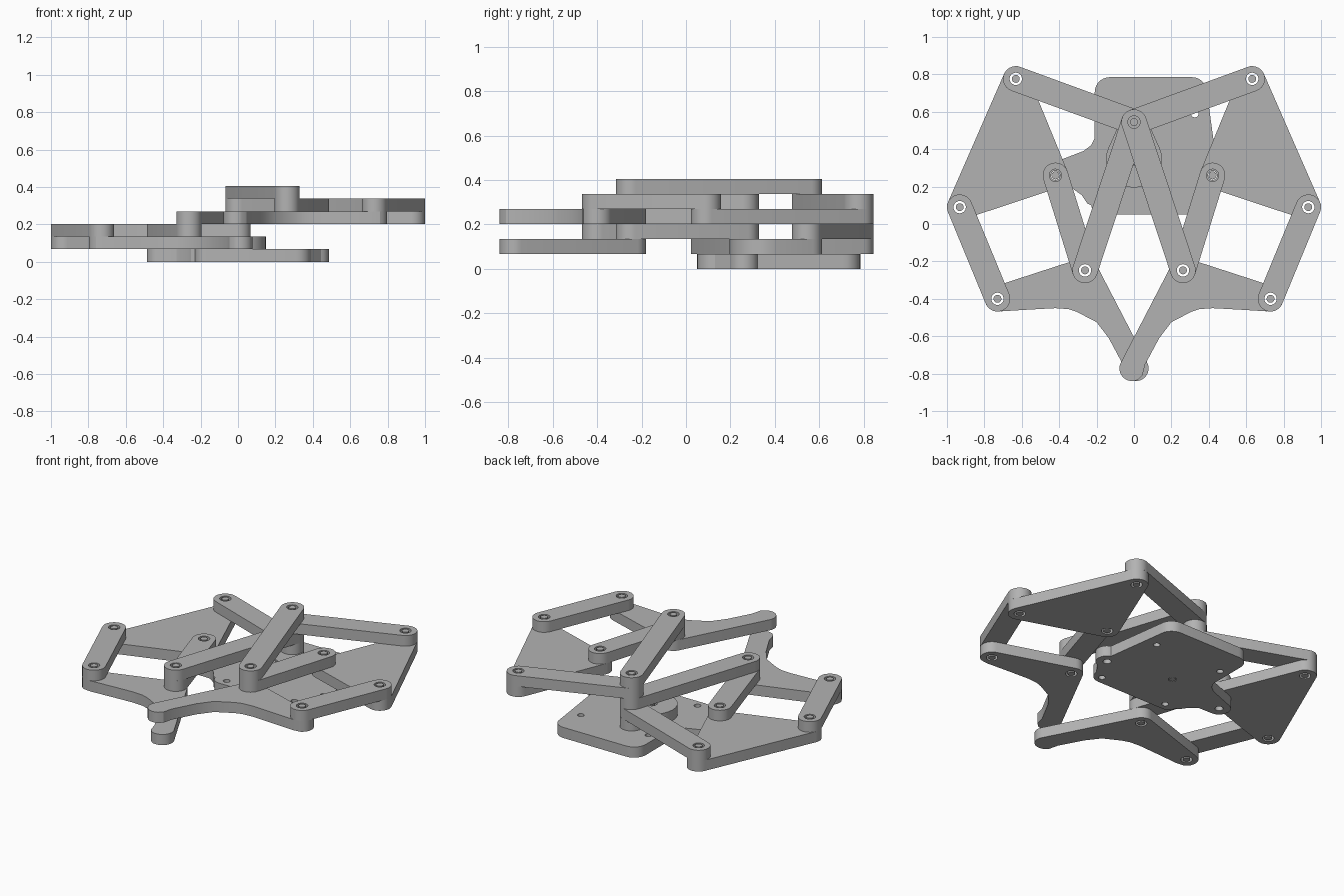
import bpy, bmesh
from math import cos, sin, acos, atan2, hypot, radians, pi

cube = bpy.data.objects.get("Cube")
if cube:
    bpy.data.objects.remove(cube, do_unlink=True)

grey = bpy.data.materials.new("plain grey")
grey.use_nodes = True
grey.diffuse_color = (0.45, 0.45, 0.45, 1)
grey.node_tree.nodes["Principled BSDF"].inputs["Base Color"].default_value = grey.diffuse_color

T = 0.0675        # thickness of one layer
R = 0.068         # rounded end radius
HOLE, PIN = 0.033, 0.021


def arc(c, r, a0, a1):
    """Points on an arc, angles in degrees."""
    n = max(2, int(abs(a1 - a0) / 12) + 1)
    return [(c[0] + r * cos(radians(a0 + (a1 - a0) * i / (n - 1))),
             c[1] + r * sin(radians(a0 + (a1 - a0) * i / (n - 1)))) for i in range(n)]


def circle(c, r):
    return arc(c, r, 0, 360)[:-1]


def hull(centres, radii=None, extra=()):
    """Outline around circles given counter-clockwise; extra points close the last edge."""
    n = len(centres)
    radii = radii or [R] * n
    normal = []
    for i in range(n):
        a, b = centres[i], centres[(i + 1) % n]
        dx, dy = b[0] - a[0], b[1] - a[1]
        lean = acos((radii[i] - radii[(i + 1) % n]) / hypot(dx, dy))
        normal.append(atan2(dy, dx) - lean)
    points = []
    for i in range(n):
        a0 = normal[i - 1]
        sweep = (normal[i] - a0) % (2 * pi)
        points += arc(centres[i], radii[i], a0 * 180 / pi, (a0 + sweep) * 180 / pi)
    return points + list(extra)


def plate(name, outline, holes, z0, z1):
    """Flat part with holes, extruded between two heights."""
    curve = bpy.data.curves.new(name, 'CURVE')
    curve.dimensions = '2D'
    curve.fill_mode = 'BOTH'
    curve.extrude = (z1 - z0) / 2
    for loop in [outline] + holes:
        spline = curve.splines.new('POLY')
        spline.points.add(len(loop) - 1)
        for point, (x, y) in zip(spline.points, loop):
            point.co = (x, y, 0, 1)
        spline.use_cyclic_u = True
    ob = bpy.data.objects.new(name, curve)
    bpy.context.collection.objects.link(ob)
    ob.location.z = (z0 + z1) / 2
    bpy.ops.object.select_all(action='DESELECT')
    ob.select_set(True)
    bpy.context.view_layer.objects.active = ob
    bpy.ops.object.convert(target='MESH')
    ob = bpy.context.view_layer.objects.active
    bm = bmesh.new()
    bm.from_mesh(ob.data)
    bmesh.ops.remove_doubles(bm, verts=bm.verts, dist=0.0001)
    bmesh.ops.recalc_face_normals(bm, faces=bm.faces)
    bm.to_mesh(ob.data)
    bm.free()
    ob.data.materials.clear()
    ob.data.materials.append(grey)
    bpy.ops.object.shade_smooth_by_angle(angle=radians(25))


def layer(name, outline, joints, level):
    plate(name, outline, [circle(j, HOLE) for j in joints], level * T, (level + 1) * T)


def pin(name, c, low, high):
    plate(name, circle(c, PIN), [], low * T, high * T)


# Base plate with ears at the two fixed pivots and four mounting holes
base = (arc((0.31, 0.13), 0.08, -90, 0) + arc((0.42, 0.26), 0.066, -70, 70)
        + arc((0.31, 0.705), 0.08, 0, 90) + arc((-0.13, 0.705), 0.08, 90, 180)
        + [(-0.21, 0.46), (-0.23, 0.42), (-0.27, 0.39)]
        + arc((-0.42, 0.26), R, 112, 260)
        + [(-0.33, 0.19), (-0.28, 0.155), (-0.25, 0.11)]
        + arc((-0.17, 0.11), 0.06, 190, 270))
mounts = [(x, y) for x in (-0.15, 0.325) for y in (0.1, 0.59)]
pivots = [(-0.42, 0.26), (0.42, 0.26), (0, 0.345)]
plate("base_plate", base, [circle(c, 0.02) for c in mounts]
      + [circle(c, 0.024) for c in pivots], 0, T)

# Crank and its pins
hub, crank_pin = (0, 0.345), (0, 0.545)
layer("crank", hull([hub, crank_pin], [0.15, R]), [hub, crank_pin], 1)
pin("crank_shaft", hub, 0, 2)
pin("crank_pin", crank_pin, 1, 6)

# Two mirrored legs, the left one stacked two layers higher
for side, s, low in (("right", -1, 1), ("left", 1, 3)):
    def at(x, y):
        return (s * x, y)

    def flip(points):
        return [(s * x, y) for x, y in points]

    pivot, top, outer = (0.42, 0.26), (0.632, 0.776), (0.932, 0.09)
    inner, knee, toe = (0.262, -0.248), (0.73, -0.4), (-0.01, -0.772)

    # Upper triangle
    layer(side + "_triangle", flip(hull([pivot, outer, top])),
          [at(*p) for p in (pivot, outer, top)], low)

    # Foot with a hollowed lower edge
    hollow = [(0.045, -0.81), (0.06, -0.75), (0.135, -0.61), (0.2, -0.525), (0.305, -0.47),
              (0.35, -0.455), (0.42, -0.45), (0.55, -0.457), (0.71, -0.467)]
    layer(side + "_foot", flip(hull([knee, inner, toe], extra=hollow)),
          [at(*p) for p in (knee, inner)], low)

    # Connecting bars
    for name, a, b, level in (("outer_bar", outer, knee, low + 1),
                              ("upper_bar", top, crank_pin, low + 1),
                              ("inner_bar", pivot, inner, low + 1),
                              ("long_bar", crank_pin, inner, low + 2)):
        layer(side + "_" + name, flip(hull([a, b])), [at(*a), at(*b)], level)

    # Joint pins
    for name, p, end in (("pivot", pivot, low + 2), ("top", top, low + 2),
                         ("outer", outer, low + 2), ("knee", knee, low + 2),
                         ("inner", inner, low + 3)):
        pin(side + "_" + name + "_pin", at(*p), low, end)
